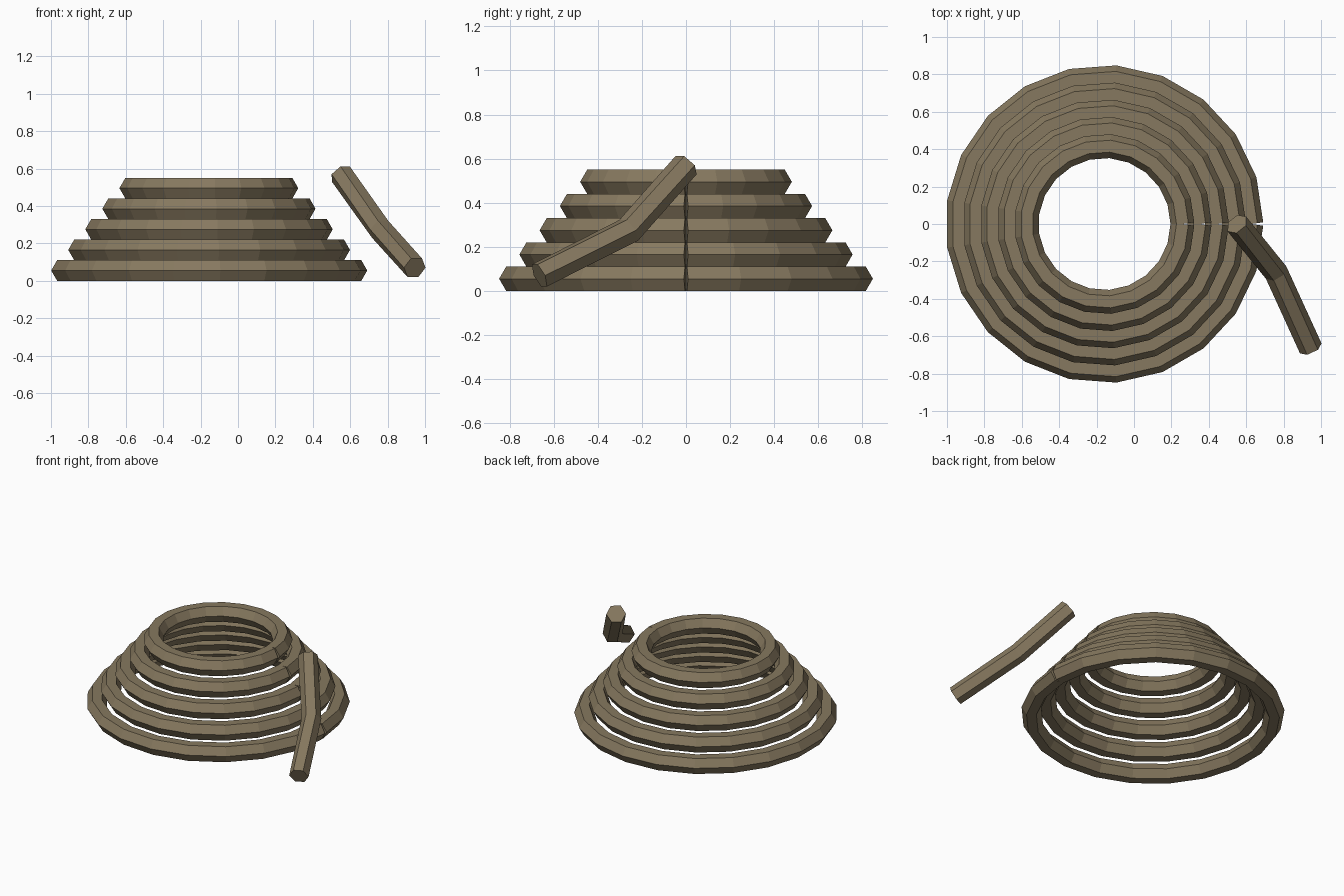
import bpy, bmesh, math
from mathutils import Vector

cube = bpy.data.objects.get("Cube")
if cube:
    bpy.data.objects.remove(cube)

BAR = 0.0635          # corner radius of the six-sided bar
SEGMENTS = 21
RING_X = -0.158


def make_material(name, colour):
    mat = bpy.data.materials.new(name)
    mat.use_nodes = True
    mat.diffuse_color = colour
    mat.node_tree.nodes["Principled BSDF"].inputs["Base Color"].default_value = colour
    return mat


steel = make_material("dull bronze", (0.24, 0.19, 0.115, 1))


def sweep_bar(name, path):
    """Sweep a hexagon along an open path, with mitred bends and square end caps."""
    bm = bmesh.new()
    dirs = [(b - a).normalized() for a, b in zip(path, path[1:])]
    sections = []
    for i, point in enumerate(path):
        before, after = dirs[max(i - 1, 0)], dirs[min(i, len(dirs) - 1)]
        tangent = (before + after).normalized()
        side = tangent.cross(Vector((0, 0, 1))).normalized()
        up = side.cross(tangent)
        bend = after - before
        stretch = 1 / tangent.dot(after) - 1
        section = []
        for k in range(6):
            a = k * math.pi / 3
            offset = (side * math.cos(a) + up * math.sin(a)) * BAR
            if bend.length > 1e-5:
                axis = bend.normalized()
                offset += axis * offset.dot(axis) * stretch
            section.append(bm.verts.new(point + offset))
        sections.append(section)
    for lower, upper in zip(sections, sections[1:]):
        for k in range(6):
            n = (k + 1) % 6
            bm.faces.new((lower[k], lower[n], upper[n], upper[k]))
    bm.faces.new(sections[0])
    bm.faces.new(sections[-1])
    bmesh.ops.recalc_face_normals(bm, faces=bm.faces)
    mesh = bpy.data.meshes.new(name)
    bm.to_mesh(mesh)
    bm.free()
    mesh.materials.append(steel)
    obj = bpy.data.objects.new(name, mesh)
    bpy.context.collection.objects.link(obj)
    return obj


# Stack of shrinking split rings, each open by a sliver on the left side
for level in range(5):
    radius = 0.786 - 0.0922 * level
    path = [Vector((RING_X + radius * math.cos(t), radius * math.sin(t), 0.055 + 0.11 * level))
            for t in (math.tau * i / SEGMENTS for i in range(SEGMENTS + 1))]
    sweep_bar(f"ring_{level + 1}", path)

# Loose bent bar leaning beside the stack
sweep_bar("bent_bar", [Vector((0.55, 0, 0.57)),
                       Vector((0.76, -0.26, 0.275)),
                       Vector((0.945, -0.665, 0.07))])
